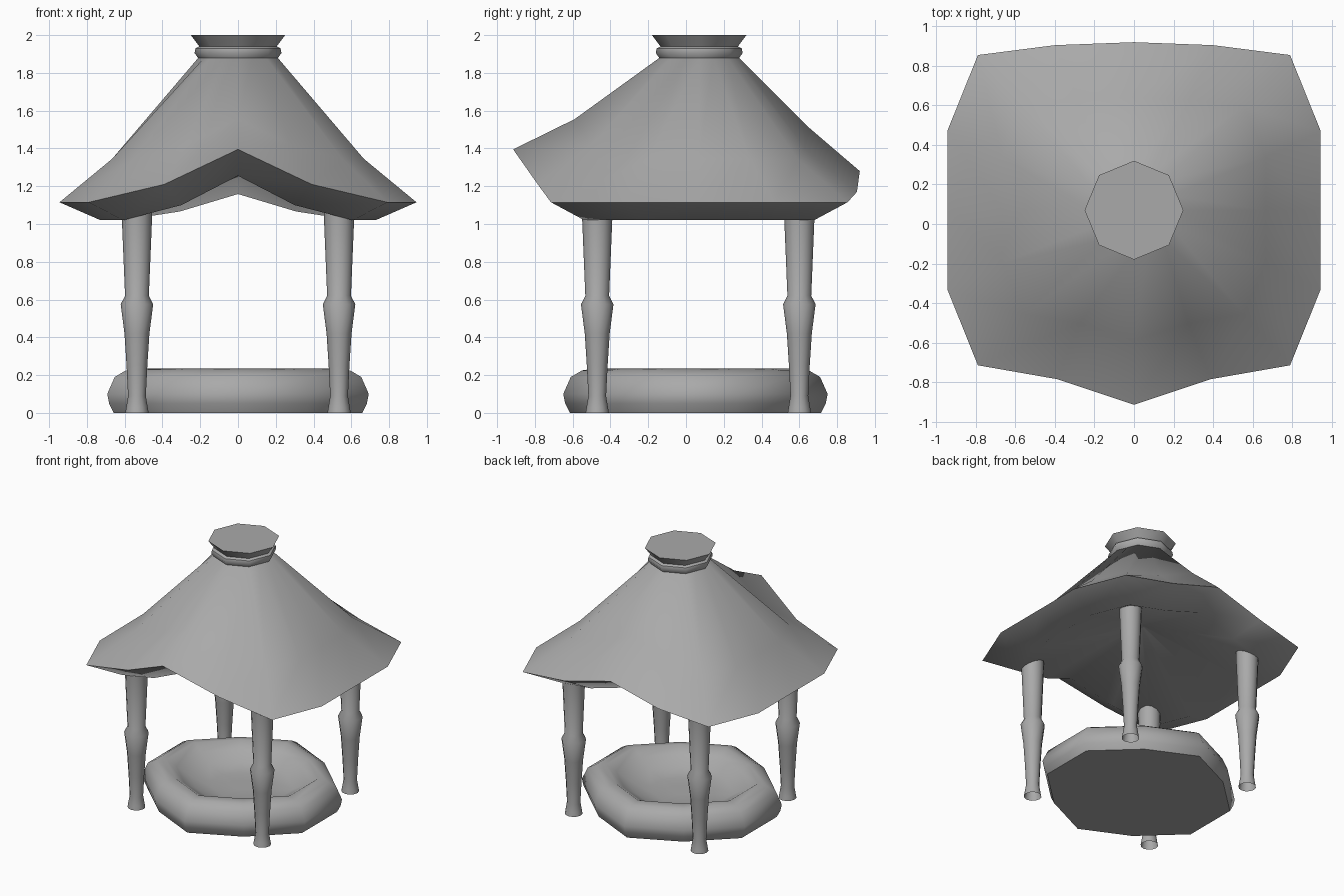
import bpy
import bmesh
import math

cube = bpy.data.objects.get("Cube")
if cube:
    bpy.data.objects.remove(cube, do_unlink=True)

CENTRE_Y = 0.07

grey = bpy.data.materials.new("plain_grey")
grey.use_nodes = True
colour = (0.4, 0.4, 0.4, 1)
grey.diffuse_color = colour
grey.node_tree.nodes["Principled BSDF"].inputs["Base Color"].default_value = colour


def loft(name, rings, sharp_angle, capped=True, flat_bands=0):
    """Skin a stack of equal rings; all but the first flat_bands are smooth."""
    bm = bmesh.new()
    loops = [[bm.verts.new(p) for p in ring] for ring in rings]
    for band, (a, b) in enumerate(zip(loops, loops[1:])):
        for i in range(len(a)):
            j = (i + 1) % len(a)
            face = bm.faces.new((a[i], a[j], b[j], b[i]))
            face.smooth = band >= flat_bands
    if capped:
        bm.faces.new(loops[0])
        bm.faces.new(loops[-1])
    bmesh.ops.recalc_face_normals(bm, faces=bm.faces)
    mesh = bpy.data.meshes.new(name)
    bm.to_mesh(mesh)
    bm.free()
    mesh.set_sharp_from_angle(angle=math.radians(sharp_angle))
    mesh.materials.append(grey)
    obj = bpy.data.objects.new(name, mesh)
    bpy.context.collection.objects.link(obj)


def ring(radius, z, factors, x=0, y=CENTRE_Y):
    """Ring from the front round, one corner per factor scaling the radius."""
    points = []
    for i, factor in enumerate(factors):
        a = math.tau * i / len(factors) - math.pi / 2
        r = radius * factor
        points.append((x + r * math.cos(a), y + r * math.sin(a), z))
    return points


# Roof: half of the eave as x, y, eave height, mid-slope height
half = [
    (0, -0.915, 1.395, 1.555),
    (0.39, -0.785, 1.21, 1.42),
    (0.79, -0.715, 1.115, 1.34),
    (0.945, -0.33, 1.115, 1.345),
    (0.945, 0.07, 1.115, 1.345),
    (0.945, 0.47, 1.115, 1.345),
    (0.79, 0.855, 1.115, 1.34),
    (0.4, 0.905, 1.17, 1.4),
    (0, 0.92, 1.28, 1.52),
]
eave = half + [(-x, y, z, m) for x, y, z, m in half[-2:0:-1]]


def eave_ring(scale_x, scale_y, height):
    return [(x * scale_x, CENTRE_Y + (y - CENTRE_Y) * scale_y, height(z, m))
            for x, y, z, m in eave]


# Faceted ceiling, sloping lip, then the two smooth slopes up to the collar
octagon = [1, math.cos(math.pi / 8)] * 8
loft("roof", [
    ring(0.03, 1.34, octagon),
    eave_ring(0.77, 0.775, lambda z, m: z - 0.095 - 0.16 * (z - 1.115)),
    eave_ring(1, 1, lambda z, m: z),
    eave_ring(0.705, 0.67, lambda z, m: m),
    ring(0.21, 1.88, octagon),
], 70, flat_bands=1)

# Collar and flared cap on top of the roof
collar = [(0.205, 1.87), (0.23, 1.905), (0.225, 1.93), (0.205, 1.94), (0.25, 2.0)]
loft("roof_cap", [ring(r, z, [1] * 8) for r, z in collar], 46)

# Ten-sided basin, pinched at the posts and hollow in the middle
pinched = [1, 0.92, 1.04, 1.04, 0.92] * 2
pinched = [1, 0.92, 1.04, 1.04, 0.92, 1, 0.92, 1.04, 1.04, 0.92]
basin = [(0.665, 0), (0.69, 0.05), (0.7, 0.1), (0.66, 0.19), (0.6, 0.225),
         (0.53, 0.235), (0.46, 0.19), (0.36, 0.13), (0.22, 0.11), (0.08, 0.11)]
loft("basin", [ring(r, z, pinched, y=0.05) for r, z in basin], 52)

# Four turned posts, open at the foot, running up into the roof
post = [(0.062, 0), (0.057, 0.03), (0.047, 0.09), (0.055, 0.25),
        (0.066, 0.42), (0.086, 0.575), (0.063, 0.62), (0.08, 1.03), (0.08, 1.2)]
for depth, y in (("front", -0.47), ("back", 0.6)):
    for side, x in (("left", 0.535), ("right", -0.535)):
        rings = [ring(r, z, [1] * 12, x, y) for r, z in post]
        loft(f"{depth}_{side}_post", rings, 40, capped=False)
